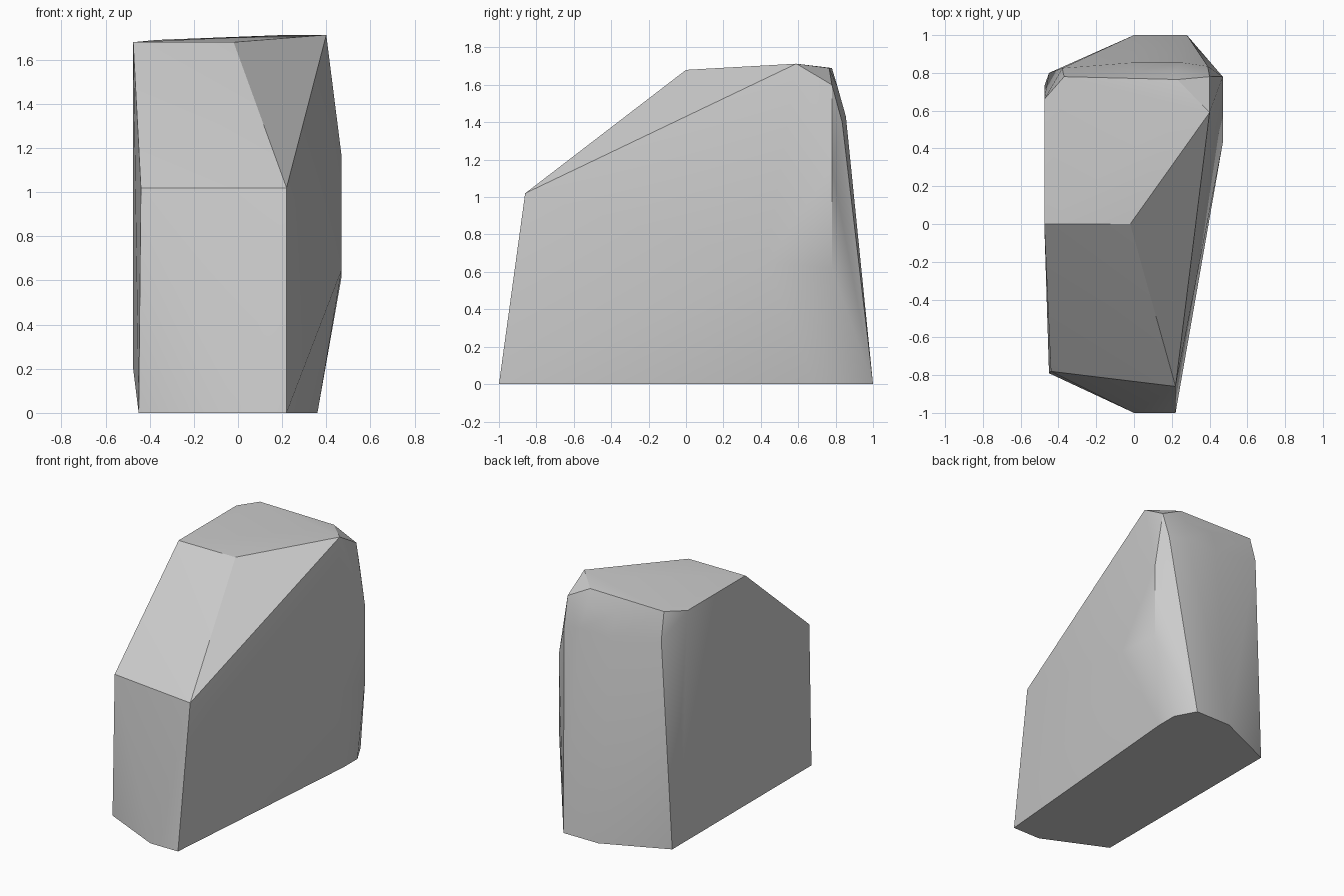
import bpy
import bmesh
import math

# Remove the default object
default_object = bpy.data.objects.get("Cube")
if default_object is not None:
    bpy.data.objects.remove(default_object, do_unlink=True)


def make_material(name, colour):
    material = bpy.data.materials.new(name)
    material.use_nodes = True
    material.diffuse_color = colour
    material.node_tree.nodes["Principled BSDF"].inputs["Base Color"].default_value = colour
    return material


def level(height, outline):
    """Place a flat outline at one height."""
    return [(x, y, height) for x, y in outline]


def hull_object(name, corners, material):
    """Wrap the corners in a tight faceted skin."""
    bm = bmesh.new()
    for corner in corners:
        bm.verts.new(corner)
    result = bmesh.ops.convex_hull(bm, input=bm.verts[:])
    unused = {v for v in result["geom_interior"] if isinstance(v, bmesh.types.BMVert)}
    bmesh.ops.delete(bm, geom=[v for v in unused if v.is_valid], context="VERTS")
    bmesh.ops.recalc_face_normals(bm, faces=bm.faces[:])
    mesh = bpy.data.meshes.new(name)
    bm.to_mesh(mesh)
    bm.free()
    mesh.materials.append(material)
    obj = bpy.data.objects.new(name, mesh)
    bpy.context.collection.objects.link(obj)
    return obj


stone_grey = make_material("stone grey", (0.6, 0.6, 0.6, 1))

# Footprint on the ground
base = level(0, [(-.45, -.79), (0, -1), (.22, -1), (.36, .69),
                 (.36, .85), (.28, 1), (0, 1), (-.45, .8)])

# Brow where the upright front meets the slope
brow = level(1.02, [(-.44, -.78), (.22, -.86)])

# Nearly level cap, rising a little to the back right
cap = level(1.68, [(-.475, 0), (-.02, 0), (-.475, .66)])
cap += level(1.713, [(.22, .59), (.4, .59)])
cap += level(1.69, [(-.37, .78), (.23, .765)])

# Bulging right flank and slightly swollen left flank
flanks = [(.47, .43, .65), (.47, .78, .62), (.47, .78, 1.16),
          (-.475, 0, .2), (-.475, .73, .2)]

# Rounded shoulders along the back
shoulders = [(.4, .78, 1.6), (.39, .835, 1.4), (-.38, .825, 1.5)]
shoulders += level(1.43, [(0, .855), (.25, .855)])
shoulders += level(1.59, [(0, .81), (.22, .81)])

rock = hull_object("rock", base + brow + cap + flanks + shoulders, stone_grey)

# Soft shading with crisp main edges
bpy.ops.object.select_all(action="DESELECT")
rock.select_set(True)
bpy.context.view_layer.objects.active = rock
bpy.ops.object.shade_smooth_by_angle(angle=math.radians(30))
